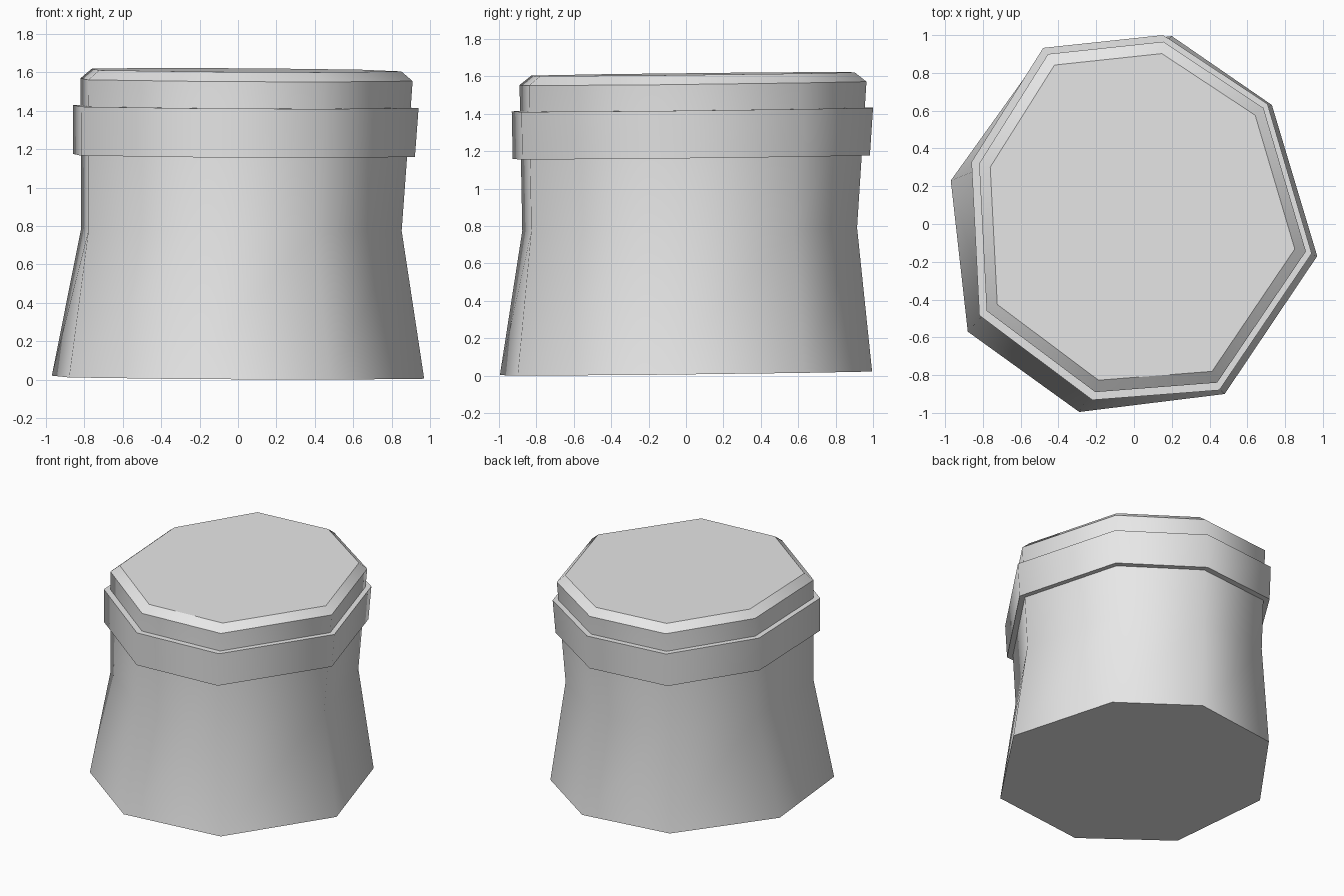
import bpy
import bmesh

old = bpy.data.objects.get("Cube")
if old:
    bpy.data.objects.remove(old, do_unlink=True)

grey = bpy.data.materials.new("light_grey")
grey.use_nodes = True
grey.diffuse_color = (0.8, 0.8, 0.8, 1)
grey.node_tree.nodes["Principled BSDF"].inputs["Base Color"].default_value = (0.8, 0.8, 0.8, 1)

# Irregular eight-sided outlines: flared foot and lid rim
FOOT = [(-0.97, 0.23), (-0.88, -0.57), (-0.29, -0.995), (0.48, -0.9),
        (0.97, -0.17), (0.73, 0.63), (0.2, 0.995), (-0.49, 0.9)]
RIM = [(-0.82, 0.32), (-0.78, -0.46), (-0.205, -0.89), (0.44, -0.84),
       (0.91, -0.145), (0.685, 0.615), (0.155, 0.965), (-0.455, 0.9)]
CX, CY = 0.045, 0.04
WAIST_Z, RIM_Z, TOP_Z = 0.77, 1.55, 1.6


def scaled(s, dx=0.0, dy=0.0):
    """Rim outline scaled about its centre, then shifted."""
    return [(CX + dx + (x - CX) * s, CY + dy + (y - CY) * s) for x, y in RIM]


def wall(z, grow=1.0):
    """Section of the slightly leaning upper wall at a height."""
    t = (RIM_Z - z) / (RIM_Z - WAIST_Z)
    return scaled((1 - 0.035 * t) * grow, -0.027 * t, -0.018 * t)


def loft(name, rings, sharp_rings, closed_loop=False):
    """Join outlines into a solid; a closed loop makes a hollow band."""
    bm = bmesh.new()
    rows = [[bm.verts.new((x, y, z + 0.012 + 0.011 * y - 0.006 * x)) for x, y in pts]
            for pts, z in rings]
    n = len(RIM)
    pairs = list(zip(rows, rows[1:]))
    if closed_loop:
        pairs.append((rows[-1], rows[0]))
    for a, b in pairs:
        for i in range(n):
            j = (i + 1) % n
            bm.faces.new((a[i], a[j], b[j], b[i])).smooth = True
    if not closed_loop:
        bm.faces.new(rows[0][::-1])
        bm.faces.new(rows[-1])
    for r in sharp_rings:
        for i in range(n):
            edge = bm.edges.get((rows[r][i], rows[r][(i + 1) % n]))
            edge.smooth = False
    bmesh.ops.recalc_face_normals(bm, faces=bm.faces)
    mesh = bpy.data.meshes.new(name)
    bm.to_mesh(mesh)
    bm.free()
    mesh.materials.append(grey)
    obj = bpy.data.objects.new(name, mesh)
    bpy.context.collection.objects.link(obj)
    return obj


# Flared body with a pinched waist and a chamfered top
loft("body", [(FOOT, 0.0), (wall(WAIST_Z), WAIST_Z),
              (wall(RIM_Z), RIM_Z), (scaled(0.932), TOP_Z)], (0, 2, 3))

# Raised collar band around the upper wall
LOW, HIGH = 1.155, 1.41
loft("collar_band", [(wall(LOW, 0.97), LOW), (wall(LOW, 1.048), LOW),
                     (wall(HIGH, 1.048), HIGH), (wall(HIGH, 0.97), HIGH)],
     range(4), closed_loop=True)
